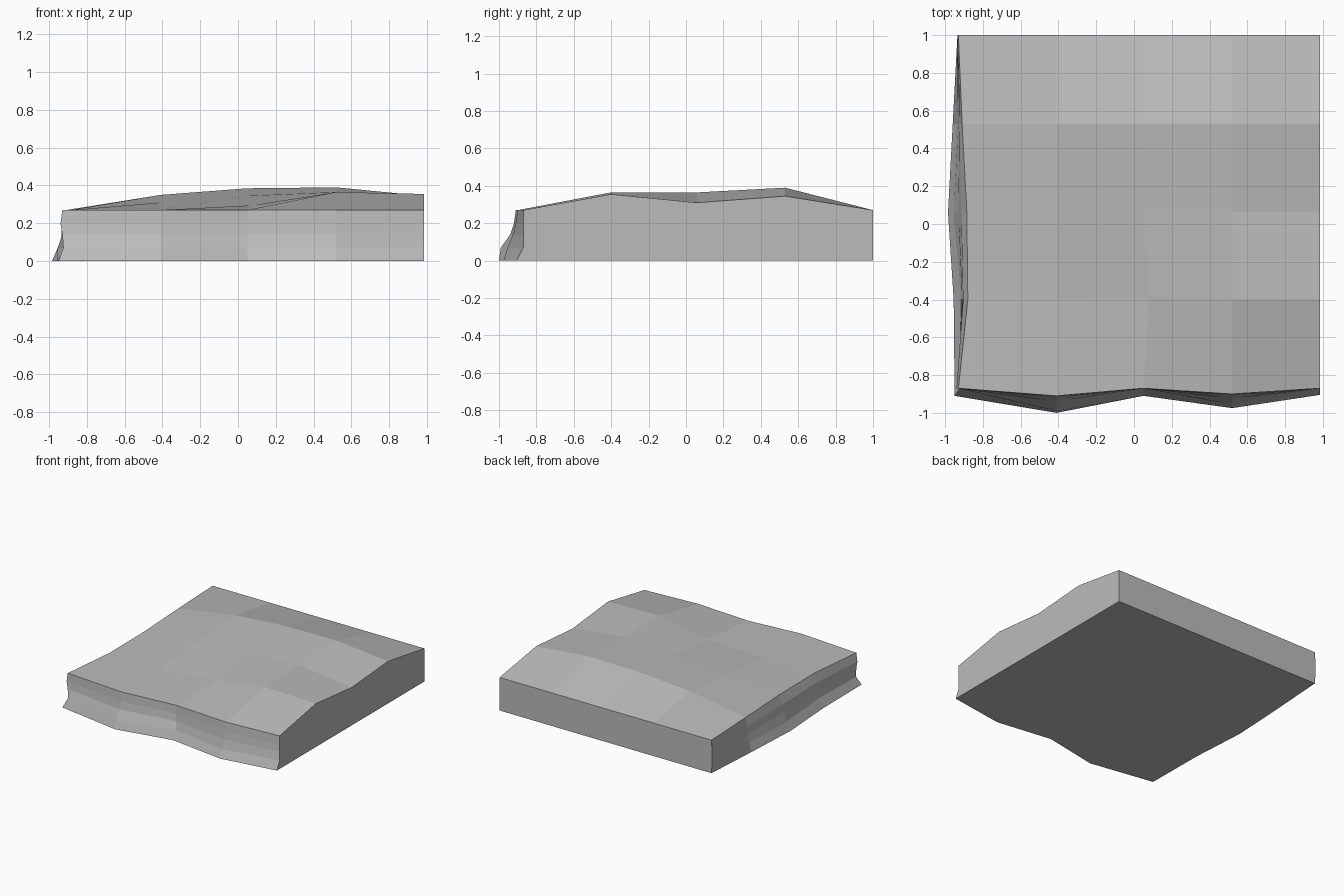
import bpy
import bmesh

cube = bpy.data.objects.get("Cube")
if cube:
    bpy.data.objects.remove(cube, do_unlink=True)

# One plain stone colour
stone = bpy.data.materials.new("grey_stone")
stone.use_nodes = True
colour = (0.5, 0.5, 0.5, 1)
stone.diffuse_color = colour
stone.node_tree.nodes["Principled BSDF"].inputs["Base Color"].default_value = colour

COLS = [-0.93, -0.41, 0.05, 0.52, 0.985]
ROWS = [-0.87, -0.4, 0.06, 0.53, 1.0]
LEVELS = [0.27, 0.2, 0.14, 0.07, 0.0]
RIM = LEVELS[0]

# Inner hill heights, one row per y; the front, back and left rims stay level
HILLS = [
    [0.272, 0.295, 0.365, 0.355],
    [0.31, 0.345, 0.365, 0.31],
    [0.35, 0.385, 0.39, 0.345],
]

# Cliff outlines from the rim down to the base
FRONT_Y = [
    [-0.87, -0.87, -0.87, -0.875, -0.91],
    [-0.91, -0.92, -0.94, -0.99, -1.0],
    [-0.87, -0.87, -0.87, -0.875, -0.91],
    [-0.90, -0.91, -0.925, -0.955, -0.975],
    [-0.87, -0.87, -0.87, -0.87, -0.905],
]
LEFT_X = [
    [-0.93, -0.94, -0.93, -0.925, -0.95],
    [-0.88, -0.905, -0.91, -0.915, -0.955],
    [-0.885, -0.915, -0.93, -0.955, -0.985],
    [-0.91, -0.925, -0.93, -0.94, -0.96],
    [-0.93, -0.935, -0.935, -0.935, -0.93],
]

bm = bmesh.new()


def bridge(a, b):
    """Join two equal rows of vertices with quads."""
    for i in range(len(a) - 1):
        bm.faces.new((a[i], a[i + 1], b[i + 1], b[i]))


# Cliffs: each level runs from the back left corner, round the front, to the right
levels = []
for k, z in enumerate(LEVELS):
    left = [bm.verts.new((LEFT_X[j][k], ROWS[j], z)) for j in (4, 3, 2, 1)]
    corner = [bm.verts.new((LEFT_X[0][k], FRONT_Y[0][k], z))]
    front = [bm.verts.new((COLS[i], FRONT_Y[i][k], z)) for i in range(1, 5)]
    levels.append(left + corner + front)
for upper, lower in zip(levels, levels[1:]):
    bridge(upper, lower)

# Hilly top, sharing the rim of the cliffs
rim = levels[0]
top = [rim[4:]]
for j, heights in enumerate(HILLS, 1):
    row = [rim[4 - j]]
    for i, z in enumerate(heights, 1):
        nudge = 0.03 if (i, j) == (2, 1) else 0
        row.append(bm.verts.new((COLS[i] + nudge, ROWS[j] + nudge / 2, z)))
    top.append(row)
top.append([rim[0]] + [bm.verts.new((x, ROWS[4], RIM)) for x in COLS[1:]])
for a, b in zip(top, top[1:]):
    bridge(a, b)

# Flat cut sides and base
back_corner = bm.verts.new((COLS[4], ROWS[4], 0))
bm.faces.new([lv[-1] for lv in levels] + [back_corner] + [r[-1] for r in top[:0:-1]])
bm.faces.new([lv[0] for lv in levels] + [back_corner] + top[4][:0:-1])
bm.faces.new(levels[-1] + [back_corner])
bmesh.ops.recalc_face_normals(bm, faces=bm.faces[:])

mesh = bpy.data.meshes.new("cliff_corner_block")
bm.to_mesh(mesh)
bm.free()
mesh.materials.append(stone)
block = bpy.data.objects.new("cliff_corner_block", mesh)
bpy.context.collection.objects.link(block)
